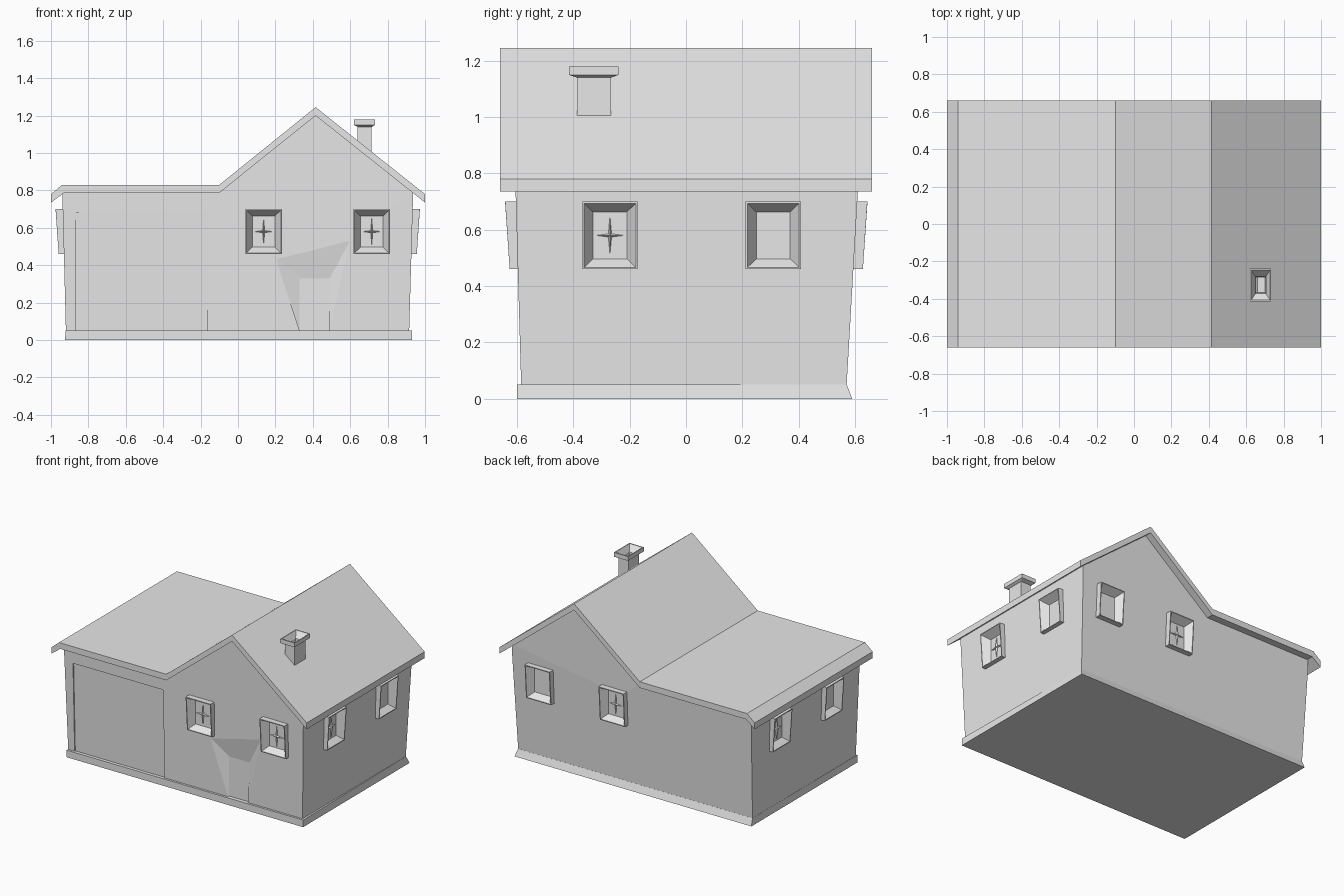
import bpy, bmesh, math
from mathutils import Matrix, Vector

if "Cube" in bpy.data.objects:
    bpy.data.objects.remove(bpy.data.objects["Cube"])

GREY = bpy.data.materials.new("light_grey")
GREY.diffuse_color = (0.8, 0.8, 0.8, 1)
GREY.use_nodes = True
GREY.node_tree.nodes["Principled BSDF"].inputs["Base Color"].default_value = GREY.diffuse_color


def loft(name, rings, matrix=None):
    """Closed solid through a series of rings with equal point counts."""
    bm = bmesh.new()
    rows = [[bm.verts.new(p) for p in ring] for ring in rings]
    n = len(rows[0])
    for a, b in zip(rows, rows[1:]):
        for i in range(n):
            j = (i + 1) % n
            bm.faces.new((a[i], a[j], b[j], b[i]))
    bm.faces.new(rows[0])
    bm.faces.new(rows[-1])
    if matrix:
        bm.transform(matrix)
    bmesh.ops.recalc_face_normals(bm, faces=bm.faces)
    mesh = bpy.data.meshes.new(name)
    bm.to_mesh(mesh)
    bm.free()
    mesh.materials.append(GREY)
    obj = bpy.data.objects.new(name, mesh)
    bpy.context.collection.objects.link(obj)
    return obj


def rect(x0, x1, y0, y1, z):
    return [(x0, y0, z), (x1, y0, z), (x1, y1, z), (x0, y1, z)]


def carve(target, cutter):
    """Subtract the cutter, then remove it."""
    cutter.hide_render = True
    mod = target.modifiers.new("cut", 'BOOLEAN')
    mod.operation = 'DIFFERENCE'
    mod.solver = 'EXACT'
    mod.object = cutter
    bpy.context.view_layer.objects.active = target
    bpy.ops.object.modifier_apply(modifier=mod.name)
    bpy.data.objects.remove(cutter)


def lean(z):
    """How far up the leaning part of the wall a height lies, 0 to 1."""
    return min(1, max(0, (z - 0.05) / 0.685))


def front_y(z):
    return -0.585 - 0.02 * lean(z)


# Walls: gabled outline, leaning outwards towards the eaves
outline = [(-0.92, 0.045), (0.915, 0.045), (0.935, 0.735), (0.935, 0.80),
           (0.415, 1.22), (-0.10, 0.81), (-0.938, 0.80), (-0.938, 0.735)]
walls = loft("walls", [[(x, front_y(z), z) for x, z in outline],
                       [(x, 0.57 + 0.04 * lean(z), z) for x, z in outline]])

# Plinth, stepped at the front and sloped at the back
loft("plinth", [rect(-0.925, 0.93, -0.6, 0.59, 0),
                [(-0.922, -0.6, 0.05), (0.93, -0.6, 0.05),
                 (0.916, 0.571, 0.05), (-0.921, 0.571, 0.05)]])

# Roof slab
roof = [(-1, 0.78), (-0.94, 0.83), (-0.10, 0.83), (0.415, 1.245), (1, 0.78),
        (1, 0.735), (0.415, 1.2), (-0.10, 0.787), (-0.93, 0.787), (-1, 0.735)]
loft("roof", [[(x, y, z) for x, z in roof] for y in (-0.66, 0.66)])

# Garage door: shallow recess
door = [(-0.87, 0.05), (-0.165, 0.05), (-0.165, 0.68), (-0.87, 0.68)]
carve(walls, loft("garage_cutter", [[(x, -0.7, z) for x, z in door],
                                    [(x, front_y(z) + 0.008, z) for x, z in door]]))

# Front door: recess with a sloping lintel that fades into the wall
mouth = [(0.33, 0.05), (0.49, 0.05), (0.61, 0.55), (0.20, 0.44)]
back = [(0.33, 0.05), (0.49, 0.05), (0.49, 0.33), (0.33, 0.33)]
carve(walls, loft("door_cutter", [[(x, -0.7, z) for x, z in mouth],
                                  [(x, front_y(z) - 0.001, z) for x, z in mouth],
                                  [(x, -0.572, z) for x, z in back]]))


def frame_ring(w, h, top, bottom):
    """Window ring; depth is positive outwards."""
    return [(-w, -bottom, -h), (w, -bottom, -h), (w, -top, h), (-w, -top, h)]


def star_ring(scale, depth):
    pts = []
    for i in range(8):
        r = (0.05, 0.008, 0.07, 0.008)[i % 4] * scale
        a = i * math.pi / 4
        pts.append((r * math.cos(a), -depth, r * math.sin(a)))
    return pts


# Windows: (name, x, y, turn, has crossbars)
windows = [("front_left", 0.137, -0.60, 0, True), ("front_right", 0.715, -0.60, 0, True),
           ("right_front", 0.93, -0.27, 90, True), ("right_back", 0.93, 0.31, 90, False),
           ("back_inner", 0.137, 0.602, 180, True), ("back_outer", 0.715, 0.602, 180, False),
           ("left_front", -0.933, -0.28, -90, False), ("left_back", -0.933, 0.30, -90, True)]
for name, x, y, turn, bars in windows:
    m = Matrix.Translation((x, y, 0.58)) @ Matrix.Rotation(math.radians(turn), 4, 'Z')
    carve(walls, loft("window_cutter", [frame_ring(0.085, 0.105, -0.03, -0.03),
                                        frame_ring(0.085, 0.105, 0.06, 0.06)], m))
    loft(name + "_window", [frame_ring(0.098, 0.12, -0.025, -0.025),
                            frame_ring(0.098, 0.12, 0.042, 0.026),
                            frame_ring(0.092, 0.114, 0.042, 0.026),
                            frame_ring(0.06, 0.083, -0.015, -0.015)], m)
    if bars:
        loft(name + "_crossbars", [star_ring(1, -0.016), star_ring(1, -0.012),
                                   star_ring(0.05, -0.002)], m)

# Chimney: shaft, flared cap and hollow flue
cx, cy = 0.677, -0.327
loft("chimney", [rect(cx - w, cx + w, cy - d, cy + d, z) for w, d, z in
                 [(0.038, 0.06, 0.95), (0.038, 0.06, 1.14), (0.056, 0.088, 1.15),
                  (0.056, 0.088, 1.18), (0.05, 0.08, 1.18), (0.028, 0.045, 1.14),
                  (0.024, 0.04, 1.05)]])
